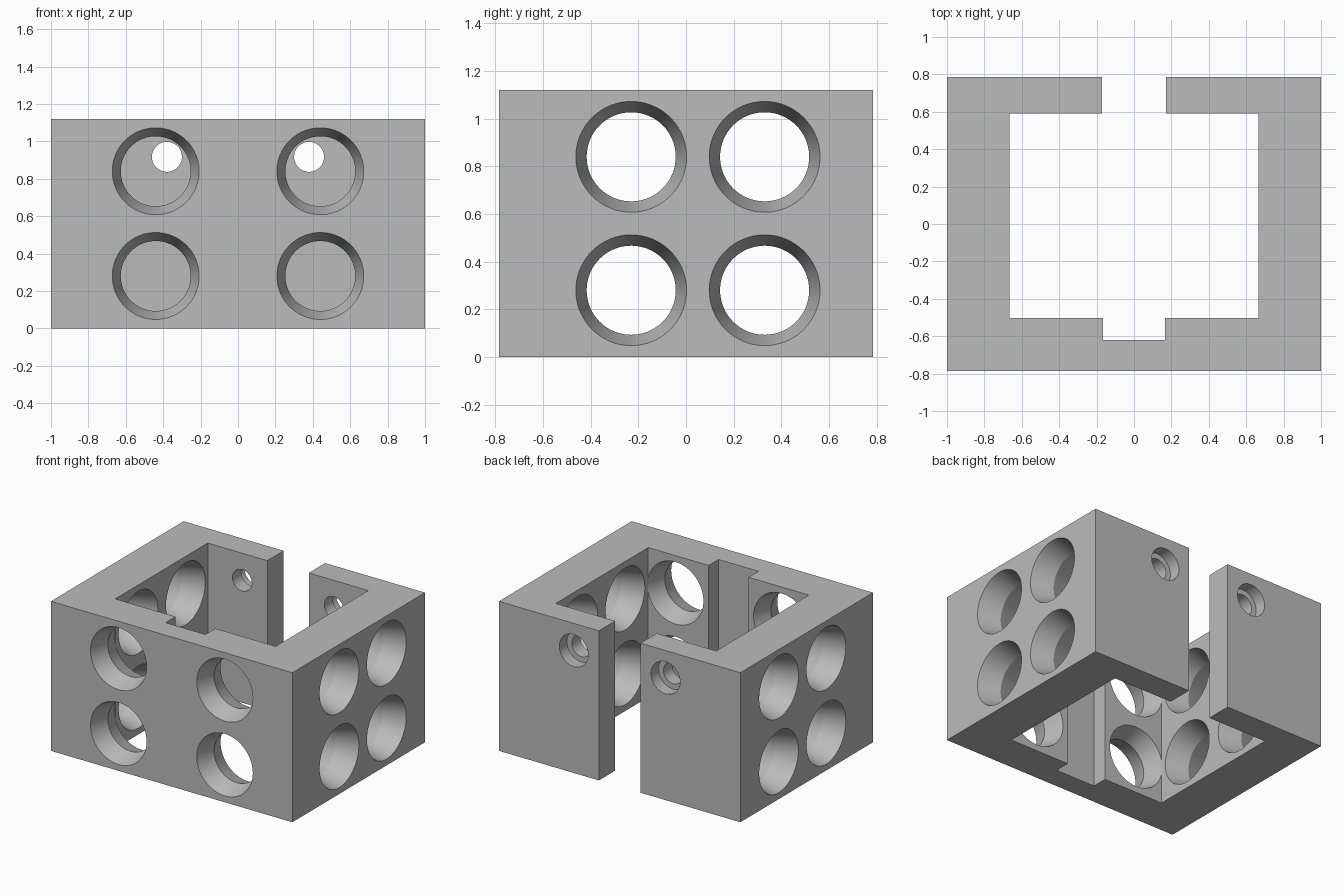
import bpy, bmesh, math
from mathutils import Matrix, Vector

if "Cube" in bpy.data.objects:
    bpy.data.objects.remove(bpy.data.objects["Cube"])

HEIGHT = 1.12
BACK, FRONT = 0.785, -0.785
INNER_X, INNER_BACK, INNER_FRONT = 0.665, 0.592, -0.503
OVER = 0.002  # cutter overshoot past each face

grey = bpy.data.materials.new("plain grey")
grey.use_nodes = True
colour = (0.5, 0.5, 0.5, 1)
grey.diffuse_color = colour
grey.node_tree.nodes["Principled BSDF"].inputs["Base Color"].default_value = colour


def make_object(name, bm):
    bmesh.ops.recalc_face_normals(bm, faces=bm.faces[:])
    mesh = bpy.data.meshes.new(name)
    bm.to_mesh(mesh)
    bm.free()
    mesh.materials.append(grey)
    obj = bpy.data.objects.new(name, mesh)
    bpy.context.collection.objects.link(obj)
    return obj


def lathe(bm, profile, origin, direction, sides=64):
    """Closed turned solid; profile holds (radius, distance) pairs."""
    turn = Vector((0, 0, 1)).rotation_difference(Vector(direction)).to_matrix().to_4x4()
    place = Matrix.Translation(origin) @ turn
    rings = []
    for radius, dist in profile:
        angles = [2 * math.pi * i / sides for i in range(sides)]
        rings.append([bm.verts.new(place @ Vector((radius * math.cos(a), radius * math.sin(a), dist)))
                      for a in angles])
    for low, high in zip(rings, rings[1:]):
        for i in range(sides):
            j = (i + 1) % sides
            bm.faces.new((low[i], low[j], high[j], high[i]))
    bm.faces.new(rings[0][::-1])
    bm.faces.new(rings[-1])


def waisted_hole(bm, origin, direction, depth):
    """Through hole flared towards both faces of the wall."""
    mouth, throat = 0.233, 0.187
    lathe(bm, [(mouth, -OVER), (throat, depth / 2), (mouth, depth + OVER)], origin, direction)


# Wall outline: open at the back, with a groove inside the front wall
half = [(0.172, BACK), (1, BACK), (1, FRONT)]
inner = [(0.165, -0.62), (0.165, INNER_FRONT), (INNER_X, INNER_FRONT),
         (INNER_X, INNER_BACK), (0.172, INNER_BACK)]
outline = half + [(-x, y) for x, y in reversed(half)]
outline += [(-x, y) for x, y in reversed(inner)] + inner
bm = bmesh.new()
base = bm.faces.new([bm.verts.new((x, y, 0)) for x, y in outline])
top = bmesh.ops.extrude_face_region(bm, geom=[base])["geom"]
bmesh.ops.translate(bm, vec=(0, 0, HEIGHT), verts=[v for v in top if isinstance(v, bmesh.types.BMVert)])
frame = make_object("bracket_frame", bm)

# Holes through every wall
bm = bmesh.new()
for side in (-1, 1):
    for z in (0.28, 0.84):
        waisted_hole(bm, (side * 0.44, FRONT, z), (0, 1, 0), INNER_FRONT - FRONT)
        for y in (-0.23, 0.33):
            waisted_hole(bm, (side, y, z), (-side, 0, 0), 1 - INNER_X)
    # Counterbored screw holes in the back
    lathe(bm, [(0.12, -OVER), (0.12, 0.09), (0.08, 0.09), (0.08, BACK - INNER_BACK + OVER)],
          (side * 0.38, BACK, 0.917), (0, -1, 0))
cutter = make_object("hole_cutter", bm)
cutter.hide_render = True

# Cut the holes and discard the cutter
cut = frame.modifiers.new("holes", "BOOLEAN")
cut.operation = "DIFFERENCE"
cut.solver = "EXACT"
cut.object = cutter
bpy.ops.object.select_all(action="DESELECT")
bpy.context.view_layer.objects.active = frame
frame.select_set(True)
bpy.ops.object.modifier_apply(modifier=cut.name)
bpy.data.objects.remove(cutter)
bpy.ops.object.shade_smooth_by_angle(angle=math.radians(20))
